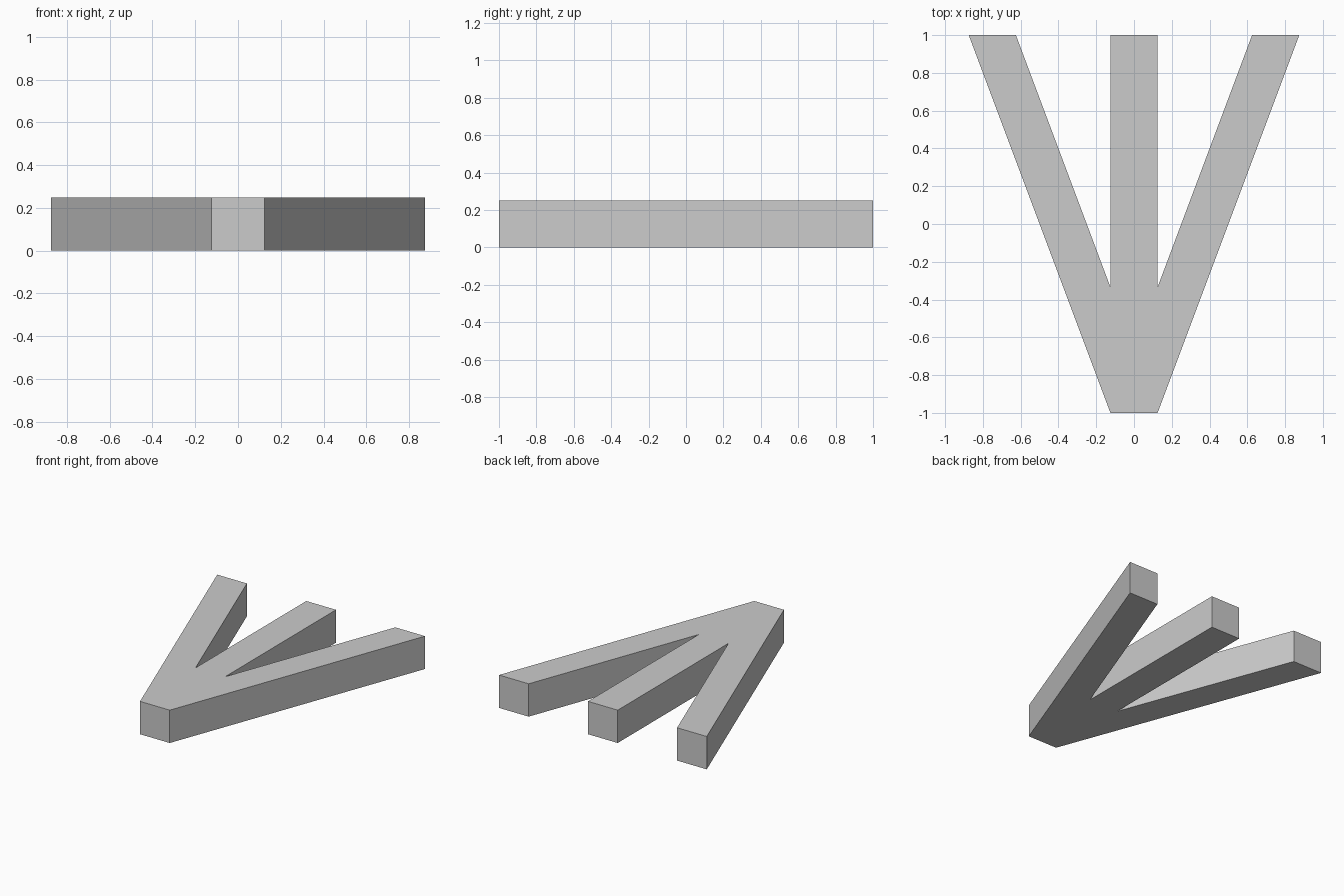
import bpy, bmesh

if "Cube" in bpy.data.objects:
    bpy.data.objects.remove(bpy.data.objects["Cube"])

HEIGHT = 0.25

# Right half of the outline: slanted outer prong, notch, half of the middle prong
right = [(0.125, -1), (0.875, 1), (0.625, 1), (0.125, -1 / 3), (0.125, 1)]
outline = right + [(-x, y) for x, y in reversed(right)]

# Fill the mirrored outline and extrude it upward into a solid
bm = bmesh.new()
base = bm.faces.new([bm.verts.new((x, y, 0)) for x, y in outline])
top = bmesh.ops.extrude_face_region(bm, geom=[base], use_keep_orig=True)["geom"]
bmesh.ops.translate(bm, vec=(0, 0, HEIGHT),
                    verts=[g for g in top if isinstance(g, bmesh.types.BMVert)])
bmesh.ops.recalc_face_normals(bm, faces=bm.faces)

mesh = bpy.data.meshes.new("three_prong_fan")
bm.to_mesh(mesh)
bm.free()
bpy.context.collection.objects.link(bpy.data.objects.new("three_prong_fan", mesh))
